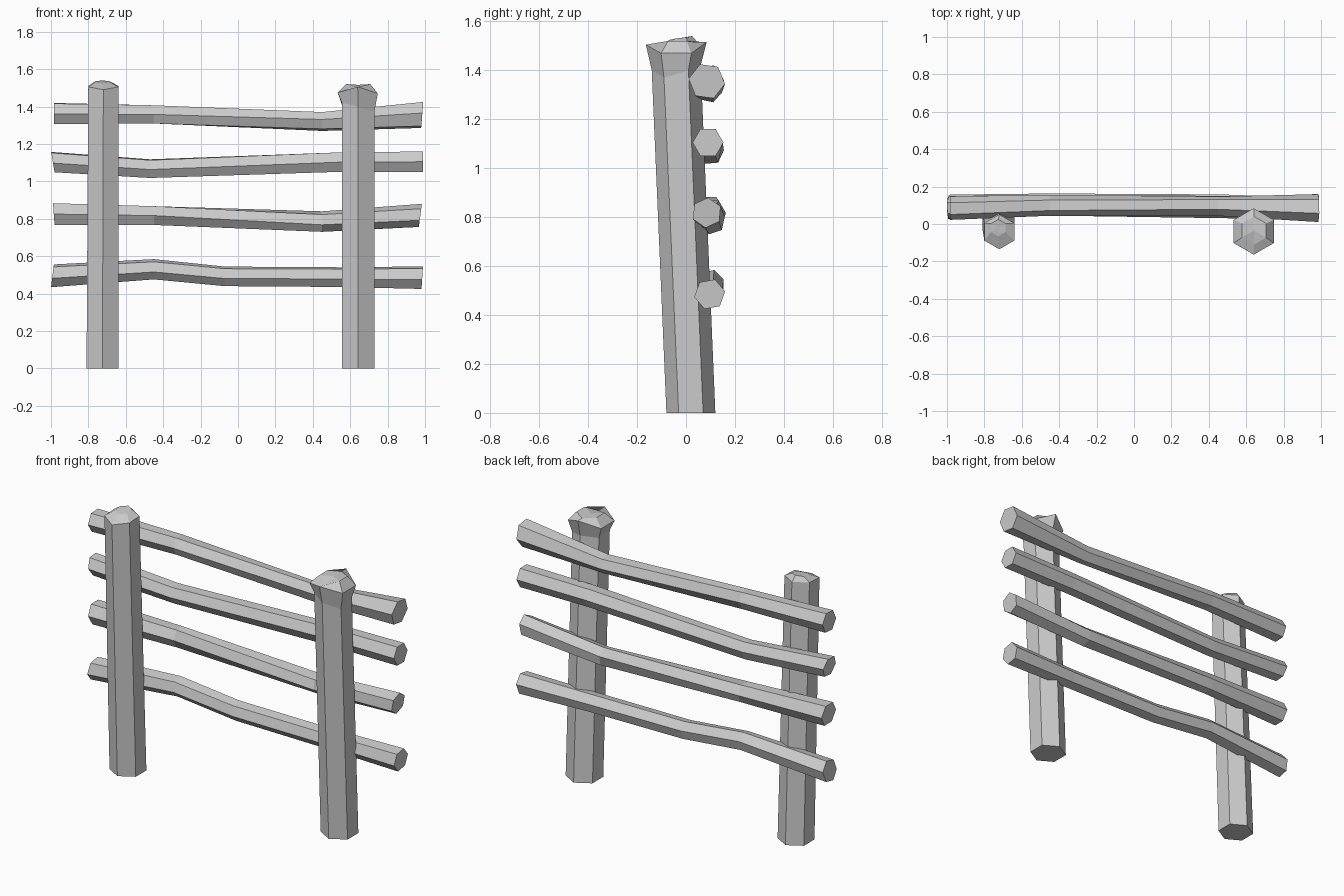
import bpy, bmesh
from math import sin, cos, radians


def loft(name, rings):
    """Skin a list of equal-sided rings and cap both ends."""
    bm = bmesh.new()
    loops = [[bm.verts.new(p) for p in ring] for ring in rings]
    n = len(rings[0])
    for a, b in zip(loops, loops[1:]):
        for i in range(n):
            j = (i + 1) % n
            bm.faces.new((a[i], a[j], b[j], b[i]))
    for end in (loops[0], loops[-1]):
        c = bm.verts.new(sum((v.co for v in end), end[0].co * 0) / n)
        for i in range(n):
            bm.faces.new((end[i], end[(i + 1) % n], c))
    bmesh.ops.recalc_face_normals(bm, faces=bm.faces)
    mesh = bpy.data.meshes.new(name)
    bm.to_mesh(mesh)
    bm.free()
    obj = bpy.data.objects.new(name, mesh)
    bpy.context.collection.objects.link(obj)
    return obj


def post_ring(x, y, r, heights):
    # hexagon with one corner to the front; first height is the front corner
    return [(x + r * sin(radians(60 * k)), y - r * cos(radians(60 * k)), heights[k])
            for k in range(6)]


def rail(name, stations):
    # stations: x, y, z, radius, roll in degrees, end slant
    rings = []
    for x, y, z, r, roll, slant in stations:
        ring = []
        for k in range(6):
            a = radians(60 * k + roll)
            ring.append((x + slant * sin(a), y + r * cos(a), z + r * sin(a)))
        rings.append(ring)
    return loft(name, rings)


# Posts, leaning slightly towards the front
loft("left_post", [
    post_ring(-0.725, 0.02, 0.098, [0] * 6),
    post_ring(-0.72, -0.042, 0.093, [1.49, 1.505, 1.51, 1.51, 1.51, 1.505]),
    post_ring(-0.725, -0.02, 0.045, [1.525, 1.53, 1.535, 1.54, 1.535, 1.53]),
])
loft("right_post", [
    post_ring(0.642, 0.02, 0.1, [0] * 6),
    post_ring(0.642, -0.04, 0.1, [1.40, 1.37, 1.40, 1.42, 1.41, 1.42]),
    post_ring(0.64, -0.04, 0.124, [1.505, 1.47, 1.47, 1.515, 1.475, 1.475]),
    post_ring(0.642, -0.035, 0.075, [1.50, 1.52, 1.52, 1.515, 1.52, 1.52]),
])

# Crooked rails behind the posts, bottom to top
rail("rail_1", [
    (-0.992, 0.09, 0.495, 0.064, 12, 0.008),
    (-0.45, 0.10, 0.53, 0.056, 15, 0),
    (-0.07, 0.095, 0.492, 0.055, 12, 0),
    (0.55, 0.092, 0.488, 0.056, 10, 0),
    (0.985, 0.097, 0.485, 0.064, 10, 0.004),
])
rail("rail_2", [
    (-0.985, 0.09, 0.825, 0.067, 0, -0.005),
    (-0.45, 0.105, 0.817, 0.058, 0, 0),
    (0.45, 0.105, 0.785, 0.056, 18, 0),
    (0.975, 0.085, 0.818, 0.062, 25, 0.008),
])
rail("rail_3", [
    (-0.99, 0.09, 1.103, 0.06, 5, -0.01),
    (-0.47, 0.10, 1.068, 0.055, 5, 0),
    (0.55, 0.09, 1.103, 0.06, 0, 0),
    (0.988, 0.09, 1.105, 0.063, 0, 0),
])
rail("rail_4", [
    (-0.985, 0.085, 1.363, 0.063, 3, 0),
    (-0.45, 0.10, 1.358, 0.056, 0, 0),
    (0.45, 0.095, 1.32, 0.053, -12, 0),
    (0.985, 0.085, 1.355, 0.075, -8, 0.006),
])
